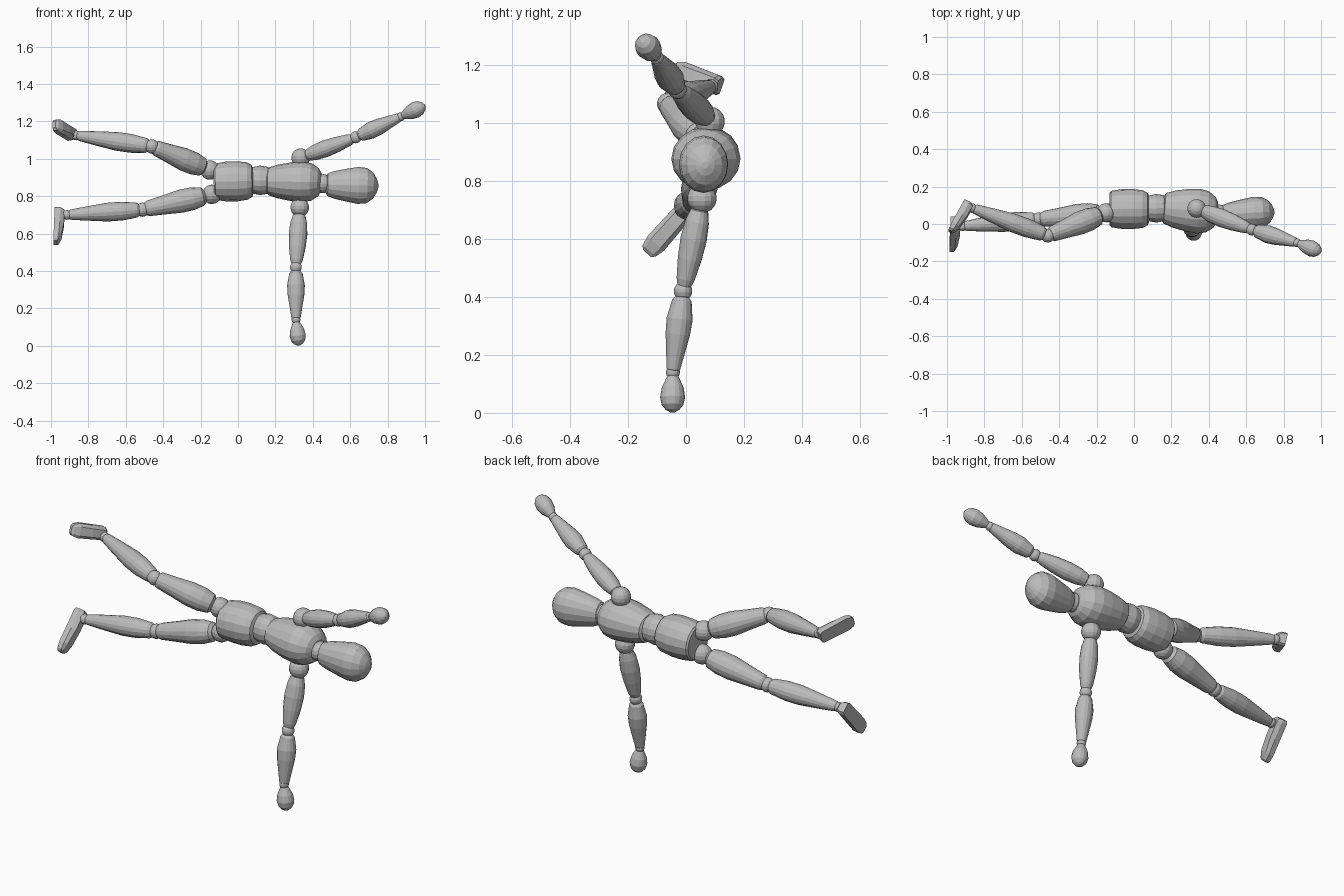
import bpy, bmesh, math
from mathutils import Vector, Matrix

cube = bpy.data.objects.get("Cube")
if cube:
    bpy.data.objects.remove(cube, do_unlink=True)

GREY = (0.5, 0.5, 0.5, 1)
mat = bpy.data.materials.new("plain grey")
mat.use_nodes = True
mat.diffuse_color = GREY
mat.node_tree.nodes["Principled BSDF"].inputs["Base Color"].default_value = GREY


def finish(name, bm):
    bmesh.ops.recalc_face_normals(bm, faces=bm.faces)
    mesh = bpy.data.meshes.new(name)
    bm.to_mesh(mesh)
    bm.free()
    mesh.materials.append(mat)
    obj = bpy.data.objects.new(name, mesh)
    bpy.context.collection.objects.link(obj)
    return obj


def frame(a, b, side):
    """Axes with w running from a to b and u as close to side as possible."""
    w = (b - a).normalized()
    u = (side - w * side.dot(w)).normalized()
    return u, w.cross(u), w


def turned(name, a, b, profile, side=(0, 0, 1), flat=1.0, sides=16):
    """Turned part from a to b; profile lists (fraction along, radius)."""
    a, b = Vector(a), Vector(b)
    u, v, w = frame(a, b, Vector(side))
    bm = bmesh.new()
    rings = []
    for t, r in profile:
        ring = []
        for i in range(sides):
            ang = math.tau * i / sides
            ring.append(bm.verts.new(a.lerp(b, t) + u * r * math.cos(ang)
                                     + v * r * flat * math.sin(ang)))
        rings.append(ring)
    for lo, hi in zip(rings, rings[1:]):
        for i in range(sides):
            j = (i + 1) % sides
            bm.faces.new((lo[i], lo[j], hi[j], hi[i]))
    bm.faces.new(rings[0][::-1])
    bm.faces.new(rings[-1])
    return finish(name, bm)


def ball(name, centre, radius):
    bm = bmesh.new()
    bmesh.ops.create_uvsphere(bm, u_segments=14, v_segments=9, radius=radius,
                              matrix=Matrix.Translation(centre))
    return finish(name, bm)


def foot(name, heel, toe):
    """Flat-soled slab from heel to toe, sole facing away from the head."""
    heel, toe = Vector(heel), Vector(toe)
    u, v, w = frame(heel, toe, Vector((1, 0, 0)))
    bm = bmesh.new()
    rings = []
    for t, half, top in ((0, .026, .02), (.06, .034, .032), (.45, .036, .03),
                         (.8, .038, .02), (.95, .03, .008), (1, .018, -.004)):
        c = heel.lerp(toe, t)
        outline = ((-1, -.022), (1, -.022), (1, top * .3), (.6, top), (-.6, top), (-1, top * .3))
        rings.append([bm.verts.new(c + v * half * s + u * h) for s, h in outline])
    for lo, hi in zip(rings, rings[1:]):
        for i in range(6):
            j = (i + 1) % 6
            bm.faces.new((lo[i], lo[j], hi[j], hi[i]))
    bm.faces.new(rings[0][::-1])
    bm.faces.new(rings[-1])
    return finish(name, bm)


# Profiles shared by both sides
UPPER_ARM = [(0, .02), (.04, .034), (.18, .045), (.4, .05), (.65, .045), (.9, .034), (1, .024)]
FOREARM = [(0, .022), (.06, .036), (.3, .048), (.5, .045), (.8, .032), (.96, .025), (1, .018)]
HAND = [(0, .016), (.12, .024), (.35, .038), (.6, .044), (.8, .038), (.93, .024), (1, .008)]
THIGH = [(0, .035), (.04, .05), (.2, .061), (.4, .062), (.7, .05), (.93, .042), (1, .03)]
SHIN = [(0, .026), (.05, .04), (.25, .05), (.45, .05), (.75, .037), (.95, .027), (1, .018)]


def arm(side, shoulder, elbow, wrist, tip):
    ball(side + "_shoulder_joint", shoulder, .051)
    s, e, k = Vector(shoulder), Vector(elbow), Vector(wrist)
    turned(side + "_upper_arm", s.lerp(e, .1), s.lerp(e, .96), UPPER_ARM, (.9, .2, .4), .92)
    ball(side + "_elbow_joint", elbow, .032)
    turned(side + "_forearm", e.lerp(k, .06), k, FOREARM, (.9, .2, .4), .95)
    ball(side + "_wrist_joint", wrist, .024)
    turned(side + "_hand", k.lerp(Vector(tip), .05), tip, HAND, (.9, .2, .4))


def leg(side, hip, knee, ankle, heel, toe):
    h, k, a = Vector(hip), Vector(knee), Vector(ankle)
    ball(side + "_hip_joint", hip, .052)
    turned(side + "_thigh", h.lerp(k, .1), h.lerp(k, .98), THIGH)
    ball(side + "_knee_joint", knee, .038)
    turned(side + "_shin", k.lerp(a, .03), a, SHIN)
    ball(side + "_ankle_joint", ankle, .026)
    foot(side + "_foot", heel, toe)


# Head and trunk
turned("head", (.47, .05, .862), (.75, .067, .855),
       [(0, .045), (.03, .06), (.15, .073), (.4, .088), (.62, .099), (.78, .094),
        (.9, .07), (.97, .038), (1, .012)], flat=.86)
turned("neck", (.4, .055, .87), (.5, .052, .865),
       [(0, .035), (.25, .046), (.55, .051), (.85, .044), (1, .03)])
turned("chest", (.155, .085, .88), (.445, .06, .875),
       [(0, .06), (.03, .074), (.2, .09), (.45, .104), (.65, .109), (.82, .1),
        (.95, .075), (1, .05)], flat=1.1)
turned("waist", (.06, .083, .885), (.175, .085, .885),
       [(0, .055), (.15, .07), (.5, .079), (.85, .072), (1, .055)], flat=.97)
turned("pelvis", (-.13, .08, .877), (.08, .08, .882),
       [(0, .088), (.04, .097), (.3, .106), (.6, .107), (.85, .1), (.97, .086), (1, .07)])

# Limbs
arm("support", (.33, .055, .74), (.31, -.01, .42), (.31, -.045, .14), (.325, -.047, .002))
arm("raised", (.335, .083, 1.005), (.63, -.03, 1.115), (.87, -.1, 1.225), (.998, -.15, 1.285))
leg("support", (-.14, .06, .81), (-.51, .025, .728), (-.915, -.012, .7),
    (-.958, .02, .725), (-.965, -.135, .55))
leg("raised", (-.15, .06, .94), (-.46, -.062, 1.066), (-.865, .085, 1.125),
    (-.885, .115, 1.128), (-.972, -.045, 1.185))
